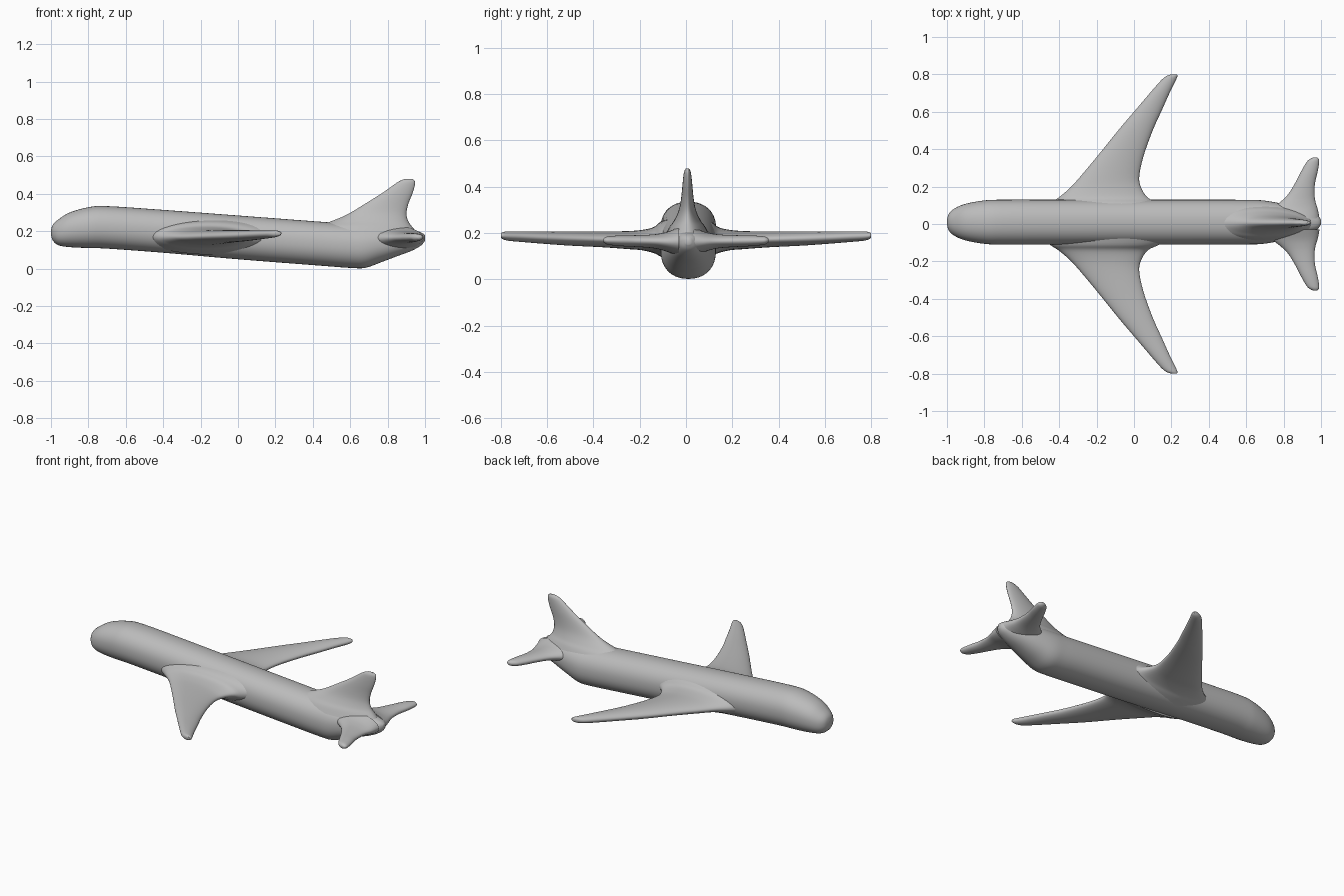
import bpy, bmesh, math

cube = bpy.data.objects.get("Cube")
if cube:
    bpy.data.objects.remove(cube, do_unlink=True)

grey = bpy.data.materials.new("soft grey")
grey.use_nodes = True
COLOUR = (0.5, 0.5, 0.5, 1.0)
grey.diffuse_color = COLOUR
grey.node_tree.nodes["Principled BSDF"].inputs["Base Color"].default_value = COLOUR


def refine(rows, steps=4):
    """Insert smooth in-between stations (Catmull-Rom)."""
    out = []
    for i in range(len(rows) - 1):
        p0, p1 = rows[max(i - 1, 0)], rows[i]
        p2, p3 = rows[i + 1], rows[min(i + 2, len(rows) - 1)]
        for s in range(steps):
            t = s / steps
            out.append([0.5 * (2 * b + (c - a) * t + (2 * a - 5 * b + 4 * c - d) * t * t
                               + (3 * b - a - 3 * c + d) * t ** 3)
                        for a, b, c, d in zip(p0, p1, p2, p3)])
    return out + [list(rows[-1])]


def loft(name, rows, place, sides=40, power=2.0):
    """Skin superelliptic rings; a row is (station, a_min, a_max, b_min, b_max)."""
    bm = bmesh.new()
    rings = []
    for s, a0, a1, b0, b1 in refine(rows):
        ring = []
        for k in range(sides):
            t = math.tau * k / sides
            c, d = math.cos(t), math.sin(t)
            u = math.copysign(abs(c) ** (2 / power), c)
            v = math.copysign(abs(d) ** (2 / power), d)
            a = (a0 + a1) / 2 + u * (a1 - a0) / 2
            b = (b0 + b1) / 2 + v * (b1 - b0) / 2
            ring.append(bm.verts.new(place(s, a, b)))
        rings.append(ring)
    for r0, r1 in zip(rings, rings[1:]):
        for k in range(sides):
            n = (k + 1) % sides
            bm.faces.new((r0[k], r0[n], r1[n], r1[k]))
    bm.faces.new(rings[0])
    bm.faces.new(rings[-1])
    bmesh.ops.recalc_face_normals(bm, faces=bm.faces)
    mesh = bpy.data.meshes.new(name)
    bm.to_mesh(mesh)
    bm.free()
    mesh.materials.append(grey)
    ob = bpy.data.objects.new(name, mesh)
    bpy.context.collection.objects.link(ob)
    bpy.ops.object.select_all(action='DESELECT')
    ob.select_set(True)
    bpy.context.view_layer.objects.active = ob
    bpy.ops.object.shade_smooth_by_angle(angle=math.radians(60))
    return ob


# Fuselage: x, half width, bottom z, top z
hull = [(-1.0, .012, .18, .205), (-.99, .045, .15, .235), (-.96, .073, .125, .263),
        (-.9, .098, .115, .300), (-.8, .116, .110, .328), (-.7, .12, .107, .334),
        (-.4, .12, .085, .314), (0, .12, .05, .284), (.45, .12, .015, .250),
        (.6, .119, .004, .240), (.68, .117, .004, .237), (.76, .105, .032, .232),
        (.85, .085, .066, .222), (.93, .060, .096, .208), (.98, .038, .125, .193),
        (1.0, .012, .150, .178)]
loft("fuselage", [(x, .01 - w, .01 + w, lo, hi) for x, w, lo, hi in hull],
     lambda s, a, b: (s, a, b), sides=56, power=2.2)

# Wing: distance from centre, leading x, trailing x, bottom z, top z
wing = [(.06, -.50, .22, .075, .265), (.11, -.45, .135, .098, .248), (.14, -.405, .075, .113, .225),
        (.19, -.345, .04, .125, .213), (.25, -.29, .028, .130, .208), (.36, -.198, .05, .138, .206),
        (.5, -.085, .10, .145, .206), (.6, 0, .145, .152, .206), (.7, .085, .19, .160, .207),
        (.765, .142, .222, .166, .206), (.79, .172, .232, .172, .204), (.80, .200, .230, .180, .198)]

# Tailplane, same layout
tailplane = [(.03, .70, .992, .10, .225), (.08, .735, .982, .118, .205), (.12, .785, .970, .130, .196),
             (.16, .825, .965, .136, .192), (.22, .862, .968, .140, .190), (.28, .893, .982, .143, .189),
             (.33, .922, .990, .148, .186), (.347, .94, .988, .153, .182), (.356, .957, .98, .160, .175)]

for side, sign in (("left", 1), ("right", -1)):
    def place(s, a, b, sign=sign):
        return (a, sign * s, b)
    loft(side + "_wing", wing, place)
    loft(side + "_tailplane", tailplane, place)

# Fin: z, leading x, trailing x, half thickness
fin = [(.19, .36, .96, .095), (.225, .42, .93, .078), (.25, .49, .912, .060), (.28, .565, .902, .044),
       (.31, .62, .902, .034), (.35, .685, .912, .027), (.40, .765, .932, .022),
       (.44, .822, .944, .018), (.465, .858, .946, .014), (.478, .888, .936, .007)]
loft("tail_fin", [(z, x0, x1, .006 - w, .006 + w) for z, x0, x1, w in fin],
     lambda s, a, b: (a, b, s))
